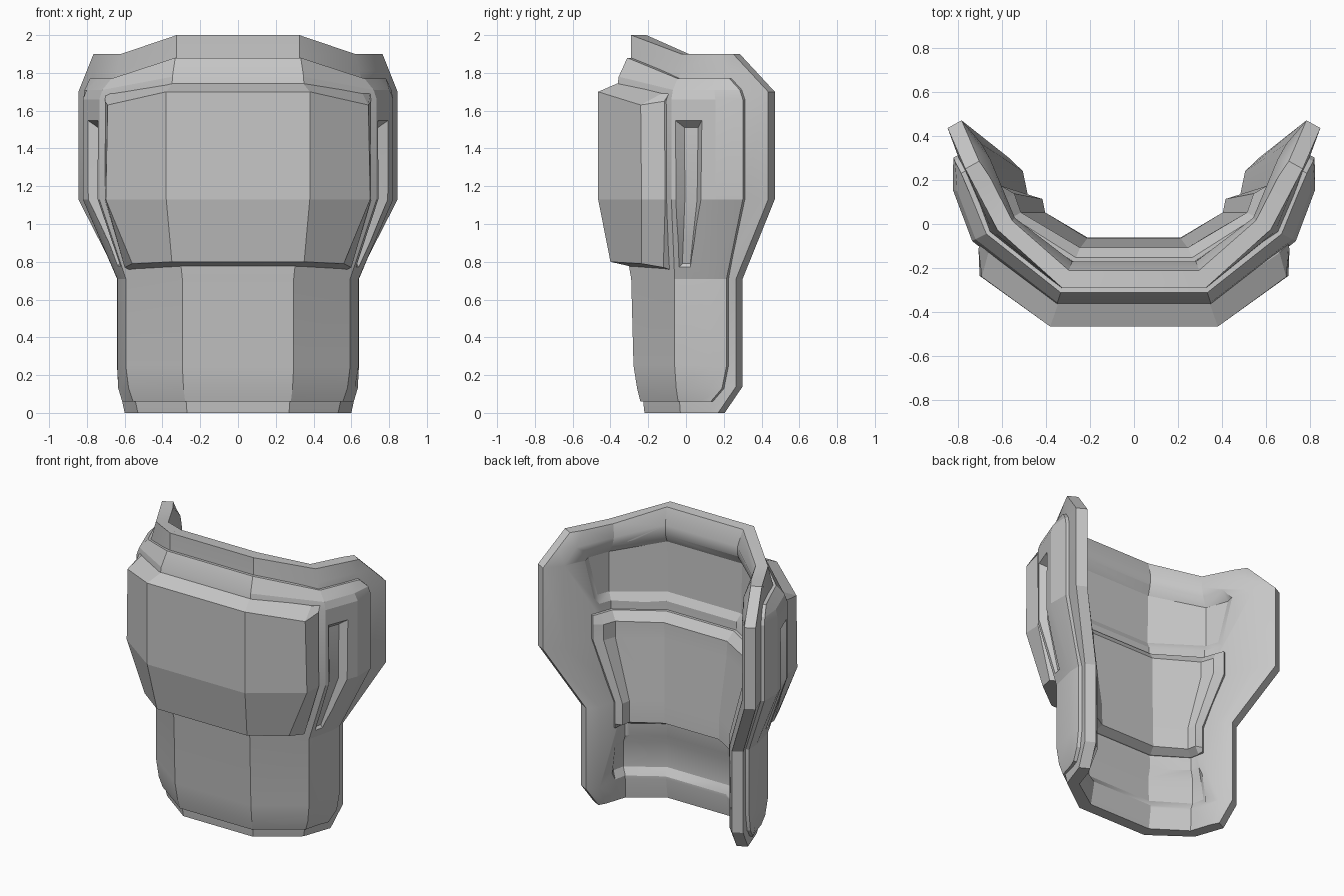
import bpy
import bmesh
from mathutils import Vector

if "Cube" in bpy.data.objects:
    bpy.data.objects.remove(bpy.data.objects["Cube"])

# One plain grey for the whole plate
GREY = (0.57, 0.57, 0.57, 1)
steel = bpy.data.materials.new("plain grey")
steel.use_nodes = True
steel.diffuse_color = GREY
steel.node_tree.nodes["Principled BSDF"].inputs["Base Color"].default_value = GREY

# Half cross-sections by height: front corner, side corner, back edge
SECTIONS = [
    (0.00, (0.27, -0.22), (0.53, -0.03), (0.60, 0.17)),
    (0.14, (0.28, -0.235), (0.56, -0.04), (0.63, 0.265)),
    (0.71, (0.28, -0.25), (0.56, -0.04), (0.63, 0.265)),
    (1.13, (0.31, -0.29), (0.67, -0.04), (0.845, 0.435)),
    (1.70, (0.325, -0.30), (0.67, -0.04), (0.845, 0.435)),
    (1.90, (0.325, -0.29), (0.62, -0.025), (0.765, 0.25)),
]
OUTWARD = [Vector((0.37, -1)), Vector((0.85, -0.5)), Vector((0.9, -0.5))]


def surface(t, z, d):
    """Point at column t (1 front corner, 2 side corner, 3 back edge), raised by d."""
    low, high = SECTIONS[0], SECTIONS[0]
    for high in SECTIONS[1:]:
        if z <= high[0]:
            break
        low = high
    f = 0 if high is low else min(max((z - low[0]) / (high[0] - low[0]), 0), 1)
    corners = [Vector(a).lerp(Vector(b), f) + n * d
               for a, b, n in zip(low[1:], high[1:], OUTWARD)]
    i = min(int(t) - 1, 1)
    p = corners[i].lerp(corners[i + 1], t - 1 - i)
    return (p.x, p.y, z)


def mirrored(rows):
    """Complete half rows across the centre plane."""
    return [[(-x, y, z) for x, y, z in reversed(r)] + list(r) for r in rows]


def solid(name, outer, inner):
    """Closed body between two matching grids of points."""
    bm = bmesh.new()
    grids = [[[bm.verts.new(p) for p in r] for r in g] for g in (outer, inner)]
    m, n = len(outer), len(outer[0])
    for g in grids:
        for i in range(m - 1):
            for j in range(n - 1):
                bm.faces.new((g[i][j], g[i][j + 1], g[i + 1][j + 1], g[i + 1][j]))
    loop = ([(0, j) for j in range(n)] + [(i, n - 1) for i in range(1, m)]
            + [(m - 1, j) for j in range(n - 2, -1, -1)]
            + [(i, 0) for i in range(m - 2, 0, -1)])
    a, b = grids
    for (i, j), (k, l) in zip(loop, loop[1:] + loop[:1]):
        bm.faces.new((a[i][j], a[k][l], b[k][l], b[i][j]))
    bmesh.ops.recalc_face_normals(bm, faces=bm.faces)
    mesh = bpy.data.meshes.new(name)
    bm.to_mesh(mesh)
    bm.free()
    mesh.materials.append(steel)
    ob = bpy.data.objects.new(name, mesh)
    bpy.context.collection.objects.link(ob)
    return ob


def wrap(name, rows, border, edge_out, edge_in):
    """Body on the curved surface; rows are (z, drop at sides, outer d, inner d, edge t)."""
    def grid(k, edge_d):
        return mirrored([[surface(1, r[0], r[k]), surface(2, r[0] - r[1], r[k]),
                          surface(r[4] - border, r[0] - r[1], r[k]),
                          surface(r[4], r[0] - r[1], edge_d)] for r in rows])
    return solid(name, grid(2, edge_out), grid(3, edge_in))


def activate(ob):
    bpy.ops.object.select_all(action='DESELECT')
    ob.select_set(True)
    bpy.context.view_layer.objects.active = ob


def carve(ob, cutter):
    activate(ob)
    mod = ob.modifiers.new("carve", 'BOOLEAN')
    mod.operation = 'DIFFERENCE'
    mod.solver = 'EXACT'
    mod.object = cutter
    bpy.ops.object.modifier_apply(modifier=mod.name)
    bpy.data.objects.remove(cutter)


# Thin rim shell with a bevelled inner border
rim = wrap("rim_shell", [
    (0, 0, 0, -0.08, 3), (0.14, 0, 0, -0.12, 3), (0.71, 0, 0, -0.12, 3),
    (1.13, 0, 0, -0.12, 3), (1.70, 0, 0, -0.12, 3), (1.89, 0.08, 0, -0.12, 3),
    (2.0, 0.1, 0, -0.08, 3),
], 0.28, 0, -0.07)

# Recessed bands inside with sloping sills and tapered ends, above and below the pad
for low, high, drop, end_low, end_high in ((0.15, 0.45, 0, 2.38, 2.3),
                                           (1.35, 1.83, 0.07, 2.28, 2.42)):
    carve(rim, wrap("band_cutter", [
        (low, 0, -0.125, -0.18, end_low), (low + 0.06, 0, -0.09, -0.18, end_low),
        (high - 0.07, drop, -0.09, -0.18, end_high), (high, drop, -0.125, -0.18, end_high),
    ], 0.1, -0.125, -0.18))

# Raised outer panel
panel = wrap("outer_panel", [
    (0.06, 0, 0.015, -0.03, 2.72), (0.13, 0, 0.025, -0.03, 2.81),
    (0.25, 0, 0.04, -0.03, 2.87), (0.71, 0, 0.04, -0.03, 2.87),
    (1.13, 0, 0.075, -0.03, 2.74), (1.66, 0, 0.075, -0.03, 2.74),
    (1.78, 0.07, 0.06, -0.03, 2.72), (1.88, 0.11, 0.02, -0.03, 2.68),
], 0.25, 0.022, -0.03)

# Tapered slot in each side of the panel
for side in (-1, 1):
    def slot(t0, t1, taper, z0, z1, d):
        rows = []
        for z in (z0, 0.9, 1.13, z1):
            narrow = taper * (z1 - z) / (z1 - z0)
            rows.append([surface(t0 + narrow * 0.3, z, d), surface(t1 - narrow, z, d)])
        return [[(side * x, y, z) for x, y, z in r] for r in rows]
    carve(panel, solid("slot_cutter", slot(2.03, 2.37, 0.02, 0.73, 1.56, 0.09),
                       slot(2.10, 2.25, 0.02, 0.79, 1.51, 0.03)))

# Heavy front plate with bevelled top and tucked bottom
plate_rows = [
    [(0.30, -0.27, 0.77), (0.54, -0.10, 0.76), (0.58, -0.09, 0.76)],
    [(0.35, -0.40, 0.80), (0.56, -0.235, 0.79), (0.60, -0.12, 0.77)],
    [(0.38, -0.465, 1.13), (0.70, -0.235, 1.13), (0.705, -0.11, 1.13)],
    [(0.38, -0.465, 1.70), (0.69, -0.24, 1.63), (0.705, -0.115, 1.65)],
    [(0.34, -0.35, 1.75), (0.66, -0.13, 1.69), (0.70, -0.09, 1.69)],
]
back_rows = [[(x * 0.9, max(y + 0.1, -0.3 + j * 0.12), z)
              for j, (x, y, z) in enumerate(r)] for r in plate_rows]
plate = solid("front_plate", mirrored(plate_rows), mirrored(back_rows))

# Padded block inside, following the curve
pad = wrap("inner_pad", [
    (0.53, 0, -0.1, -0.13, 2.32), (0.56, 0, -0.1, -0.185, 2.32),
    (0.71, 0, -0.1, -0.185, 2.32), (1.13, 0, -0.1, -0.185, 2.3),
    (1.24, 0, -0.1, -0.185, 2.3), (1.30, 0, -0.1, -0.14, 2.3),
], 0.12, -0.1, -0.14)

for ob, sharp in ((rim, 0.5), (panel, 0.3), (plate, 0.16), (pad, 0.16)):
    activate(ob)
    bpy.ops.object.shade_smooth_by_angle(angle=sharp)
